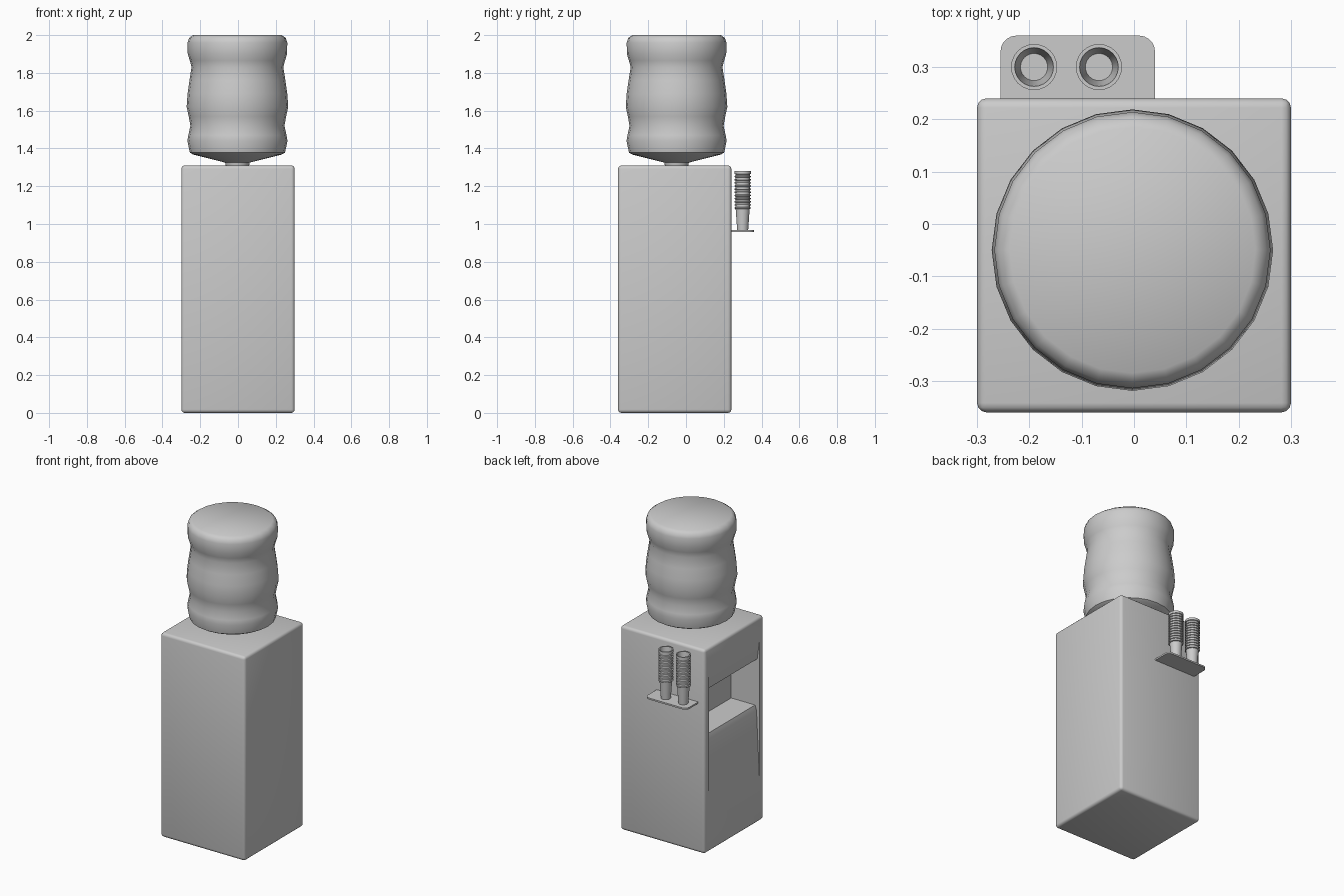
import bpy, bmesh, math

if "Cube" in bpy.data.objects:
    bpy.data.objects.remove(bpy.data.objects["Cube"])


def finish(name, bm, smooth=True):
    bmesh.ops.recalc_face_normals(bm, faces=bm.faces)
    me = bpy.data.meshes.new(name)
    bm.to_mesh(me)
    bm.free()
    ob = bpy.data.objects.new(name, me)
    bpy.context.collection.objects.link(ob)
    if smooth:
        shade(ob)
    return ob


def shade(ob):
    bpy.ops.object.select_all(action='DESELECT')
    ob.select_set(True)
    bpy.context.view_layer.objects.active = ob
    bpy.ops.object.shade_smooth_by_angle(angle=math.radians(40))


def lathe(name, profile, centre, sides):
    """Revolve (radius, z) points; both ends are closed with flat caps."""
    bm = bmesh.new()
    rings = []
    for r, z in profile:
        rings.append([bm.verts.new((centre[0] + r * math.sin(2 * math.pi * i / sides),
                                    centre[1] + r * math.cos(2 * math.pi * i / sides), z))
                      for i in range(sides)])
    for a, b in zip(rings, rings[1:]):
        for i in range(sides):
            j = (i + 1) % sides
            bm.faces.new((a[i], a[j], b[j], b[i]))
    bm.faces.new(rings[0])
    bm.faces.new(rings[-1])
    return finish(name, bm)


def prism(name, points, offset, smooth=True):
    """Extrude a closed polygon along an offset vector."""
    bm = bmesh.new()
    face = bm.faces.new([bm.verts.new(p) for p in points])
    ext = bmesh.ops.extrude_face_region(bm, geom=[face])
    verts = [v for v in ext['geom'] if isinstance(v, bmesh.types.BMVert)]
    bmesh.ops.translate(bm, verts=verts, vec=offset)
    return finish(name, bm, smooth)


# Cabinet: softly bevelled box
bm = bmesh.new()
bmesh.ops.create_cube(bm, size=1)
for v in bm.verts:
    v.co = (v.co.x * 0.6, v.co.y * 0.6 - 0.06, (v.co.z + 0.5) * 1.31)
bmesh.ops.bevel(bm, geom=bm.edges[:], offset=0.018, segments=3, profile=0.5, affect='EDGES')
cabinet = finish("cabinet", bm, False)

# Dispensing niche and leaning lower panel, cut into the -x side
niche = [(-0.30, 1.15), (-0.285, 1.04), (-0.10, 1.04), (-0.10, 0.74),
         (-0.27, 0.74), (-0.28, 0.71), (-0.30, 0.29), (-0.4, 0.29), (-0.4, 1.15)]
cutter = prism("niche_cutter", [(x, -0.315, z) for x, z in niche], (0, 0.51, 0), False)
cutter.hide_render = True
mod = cabinet.modifiers.new("niche", 'BOOLEAN')
mod.operation = 'DIFFERENCE'
mod.solver = 'EXACT'
mod.object = cutter
bpy.context.view_layer.objects.active = cabinet
cabinet.select_set(True)
bpy.ops.object.modifier_apply(modifier=mod.name)
bpy.data.objects.remove(cutter)
shade(cabinet)

# Water bottle
lathe("water_bottle", [
    (0.06, 1.30), (0.065, 1.325), (0.235, 1.368), (0.252, 1.378), (0.265, 1.44),
    (0.260, 1.47), (0.249, 1.52), (0.258, 1.57), (0.269, 1.62), (0.264, 1.69),
    (0.254, 1.76), (0.243, 1.83), (0.252, 1.865), (0.263, 1.90), (0.264, 1.96),
    (0.256, 1.985), (0.235, 2.0)], (-0.003, -0.05), 24)

# Cup shelf with rounded outer corners
outline = [(-0.255, 0.235)]
for cx, start in ((-0.225, 180), (0.01, 90)):
    for k in range(6):
        a = math.radians(start - 18 * k)
        outline.append((cx + 0.03 * math.cos(a), 0.33 + 0.03 * math.sin(a)))
outline.append((0.04, 0.235))
prism("cup_shelf", [(x, y, 0.958) for x, y in outline], (0, 0, 0.01))

# Two stacks of nested cups: tapered lowest cup, rims, hollow top cup
stack = [(0.029, 0.966), (0.037, 1.08)]
rims = 12
step = 0.2 / rims
for i in range(rims):
    z = 1.08 + i * step
    stack += [(0.044, z + 0.002), (0.044, z + 0.007), (0.039, z + 0.009), (0.039, z + step)]
stack[-2:] = [(0.044, 1.28), (0.037, 1.28), (0.026, 1.175)]
for i, x in enumerate((-0.191, -0.067)):
    lathe(f"cup_stack_{i + 1}", stack, (x, 0.30), 24)
